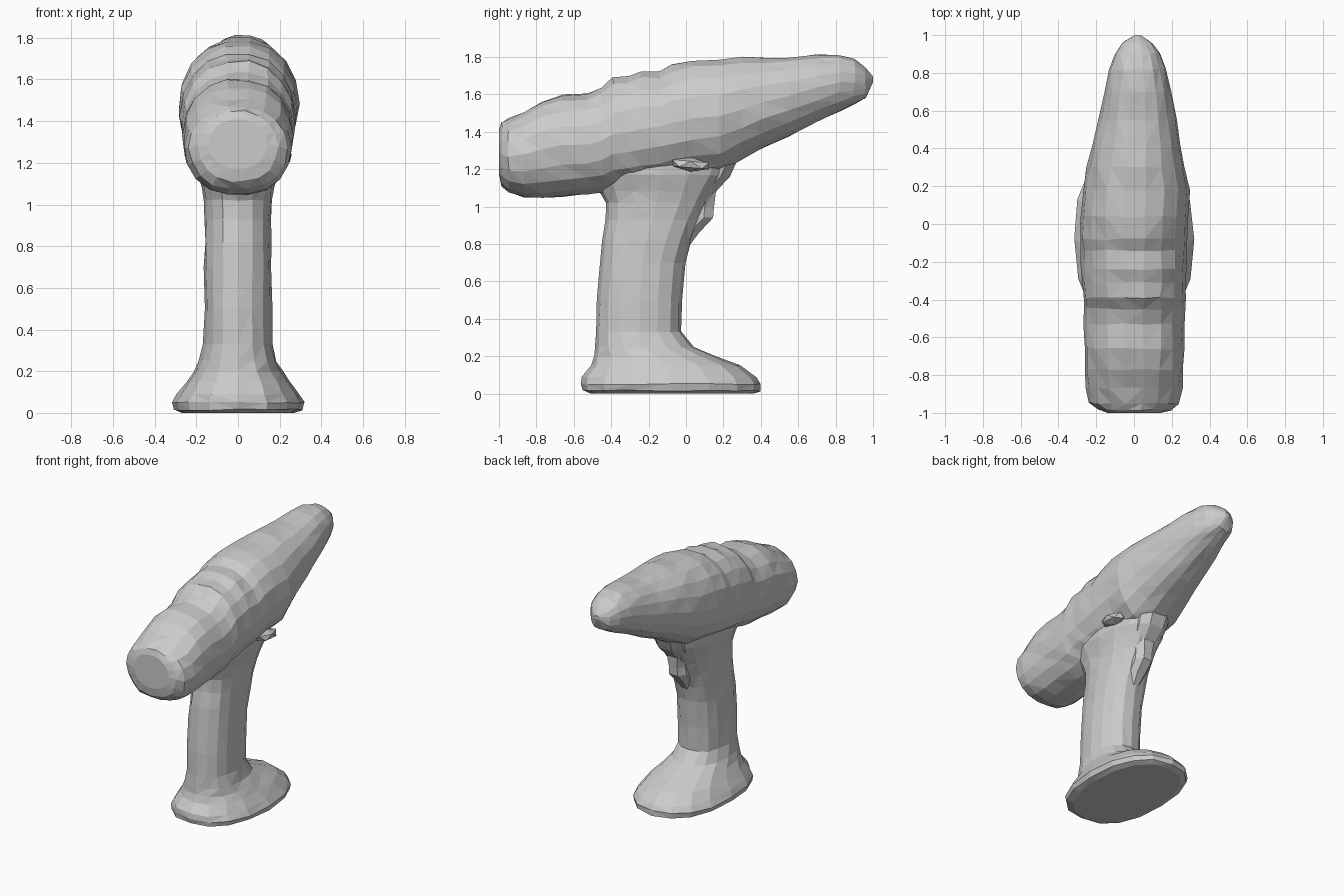
import bpy, bmesh, math, random
from mathutils import Vector

random.seed(4)


def finish(bm, name):
    bmesh.ops.recalc_face_normals(bm, faces=bm.faces)
    bmesh.ops.triangulate(bm, faces=[f for f in bm.faces if len(f.verts) == 4],
                          quad_method='SHORT_EDGE')
    mesh = bpy.data.meshes.new(name)
    bm.to_mesh(mesh)
    bm.free()
    obj = bpy.data.objects.new(name, mesh)
    bpy.context.collection.objects.link(obj)
    return obj


def loft(name, rings, jitter=0.0):
    """Skin closed rings of points, cap both ends, roughen inner rings slightly."""
    bm = bmesh.new()
    loops = []
    for k, ring in enumerate(rings):
        rough = jitter if 0 < k < len(rings) - 1 else 0
        loops.append([bm.verts.new(Vector(p) + Vector([random.uniform(-rough, rough) for _ in range(3)]))
                      for p in ring])
    for a, b in zip(loops, loops[1:]):
        for i in range(len(a)):
            j = (i + 1) % len(a)
            bm.faces.new((a[i], a[j], b[j], b[i]))
    bm.faces.new(loops[0])
    bm.faces.new(loops[-1])
    return finish(bm, name)


def oval(n, power):
    """Unit superellipse points."""
    pts = []
    for i in range(n):
        a = 2 * math.pi * i / n
        c, s = math.cos(a), math.sin(a)
        pts.append((math.copysign(abs(c) ** (2 / power), c),
                    math.copysign(abs(s) ** (2 / power), s)))
    return pts


# Long head: y, bottom z, top z, half width, x offset
head = [(-1.00, 1.17, 1.41, .14, 0), (-.985, 1.11, 1.45, .19, 0), (-.95, 1.07, 1.47, .235, 0),
        (-.87, 1.045, 1.51, .255, 0), (-.77, 1.04, 1.565, .262, 0), (-.66, 1.05, 1.60, .264, 0),
        (-.53, 1.06, 1.605, .266, 0), (-.45, 1.07, 1.635, .268, 0), (-.39, 1.09, 1.69, .27, 0),
        (-.31, 1.10, 1.70, .274, 0), (-.24, 1.11, 1.728, .277, 0), (-.14, 1.13, 1.725, .28, 0),
        (-.08, 1.14, 1.76, .284, 0), (.04, 1.16, 1.785, .286, 0), (.18, 1.18, 1.79, .282, .01),
        (.30, 1.25, 1.80, .26, .01), (.42, 1.315, 1.80, .235, .015), (.55, 1.375, 1.80, .205, .02),
        (.70, 1.455, 1.815, .175, .02), (.82, 1.51, 1.815, .148, .02), (.90, 1.545, 1.79, .12, .02),
        (.96, 1.575, 1.745, .08, .02), (1.0, 1.665, 1.695, .015, .02)]
loft("head", [[(x0 + w * u, y, (lo + hi) / 2 + (hi - lo) / 2 * v) for u, v in oval(18, 2.15)]
              for y, lo, hi, w, x0 in head], .005)

# Grip flaring into its foot: z, front y, back y, half width
grip = [(0, -.51, .36, .27), (.015, -.555, .395, .31), (.05, -.56, .40, .32), (.09, -.555, .375, .295),
        (.15, -.51, .29, .25), (.20, -.49, .16, .215), (.25, -.485, .04, .185), (.33, -.48, -.025, .165),
        (.50, -.475, -.02, .162), (.70, -.46, -.005, .162), (.82, -.445, .03, .16),
        (.93, -.43, .075, .16), (1.02, -.43, .12, .165), (1.08, -.46, .16, .175),
        (1.17, -.50, .22, .20), (1.28, -.50, .26, .20)]
loft("grip_and_foot", [[(w * u, (f + b) / 2 + (b - f) / 2 * v, z) for u, v in oval(16, 2.3)]
                       for z, f, b, w in grip], .004)

# Narrow trigger ridge behind the grip: z, back y, half width
trigger = [(.78, .01, .03), (.86, .07, .06), (.94, .145, .07), (1.0, .15, .065),
           (1.08, .16, .085), (1.16, .235, .11), (1.26, .28, .12)]
loft("trigger", [[(-w, -.05, z), (w, -.05, z), (w, b - .05, z), (w * .5, b, z), (-w * .5, b, z), (-w, b - .05, z)]
                 for z, b, w in trigger])

# Small wedge-shaped side catch
bm = bmesh.new()
bmesh.ops.create_icosphere(bm, subdivisions=1, radius=1)
for v in bm.verts:
    v.co = (.205 + v.co.x * .06, .025 + v.co.y * .115, 1.225 + v.co.z * .038 - v.co.y * .01)
finish(bm, "side_catch")
